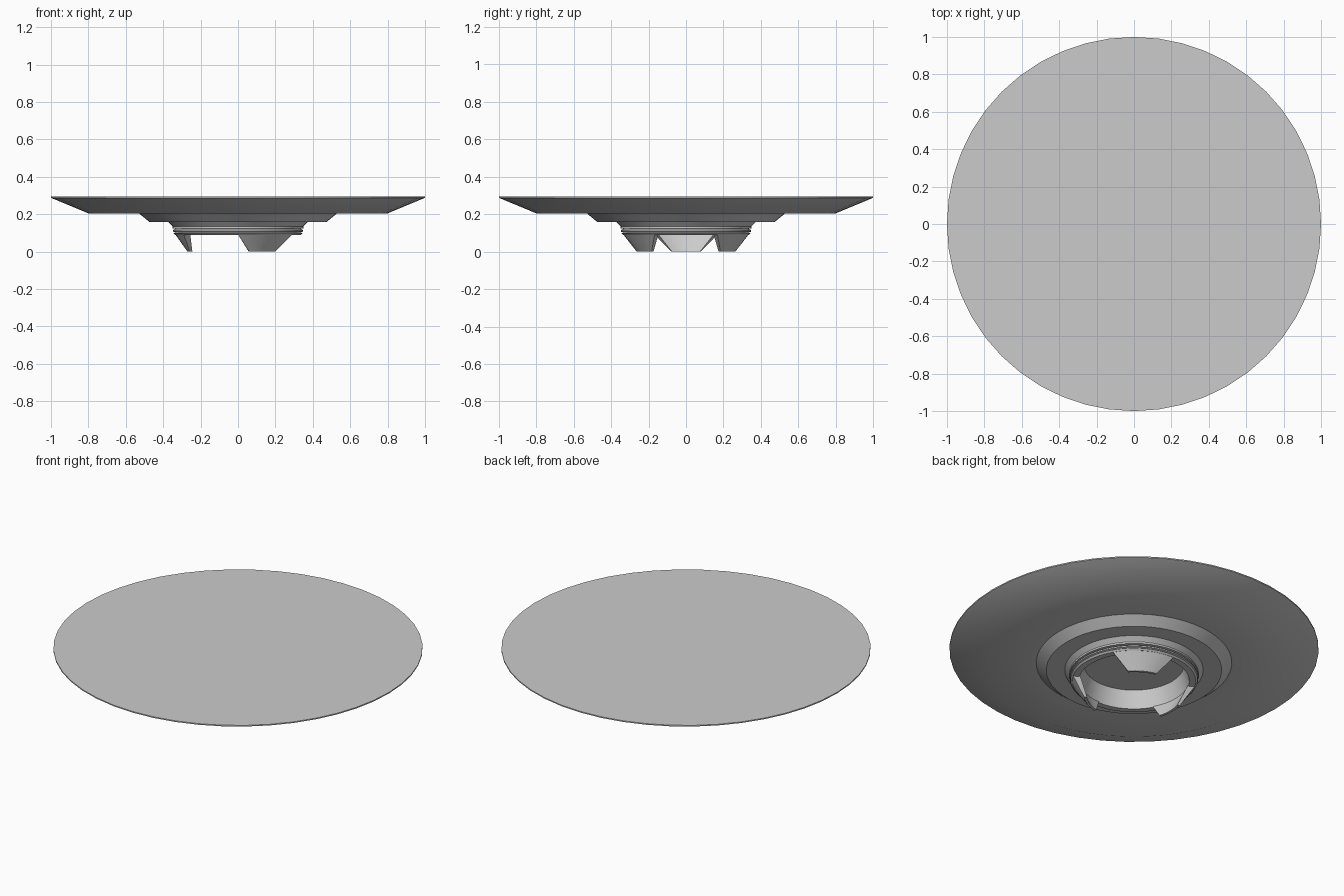
import bpy, bmesh, math

cube = bpy.data.objects.get("Cube")
if cube:
    bpy.data.objects.remove(cube, do_unlink=True)

grey = bpy.data.materials.new("light_grey")
grey.use_nodes = True
colour = (0.6, 0.6, 0.6, 1)
grey.diffuse_color = colour
grey.node_tree.nodes["Principled BSDF"].inputs["Base Color"].default_value = colour


def sweep(name, bands, segments, closed_ring):
    """Sweep a radius/height profile around z; bands gives it per step."""
    bm = bmesh.new()
    rings = []
    for profile in bands:
        rings.append([bm.verts.new((r * math.cos(a), r * math.sin(a), z)) for r, z, a in profile])
    pairs = list(zip(rings, rings[1:]))
    if closed_ring:
        pairs.append((rings[-1], rings[0]))
    for a, b in pairs:
        n = len(a)
        for i in range(n if not closed_ring else n - 1):
            j = (i + 1) % n
            bm.faces.new((a[i], b[i], b[j], a[j]))
    if closed_ring:
        bm.faces.new([r[0] for r in rings])
        bm.faces.new([r[-1] for r in reversed(rings)])
    else:
        bm.faces.new(rings[0])
        bm.faces.new(list(reversed(rings[-1])))
    bmesh.ops.recalc_face_normals(bm, faces=bm.faces)
    mesh = bpy.data.meshes.new(name)
    bm.to_mesh(mesh)
    bm.free()
    obj = bpy.data.objects.new(name, mesh)
    bpy.context.collection.objects.link(obj)
    mesh.materials.append(grey)
    bpy.ops.object.select_all(action='DESELECT')
    obj.select_set(True)
    bpy.context.view_layer.objects.active = obj
    bpy.ops.object.shade_smooth_by_angle(angle=math.radians(25))
    return obj


# Disc body: top, rim, sloped underside, step, grooved collar, hollow
SEGMENTS = 48
profile = [(1, 0.295), (1, 0.288), (0.8, 0.205), (0.53, 0.205), (0.475, 0.16),
           (0.375, 0.16), (0.35, 0.135), (0.35, 0.125), (0.335, 0.123),
           (0.348, 0.115), (0.348, 0.107), (0.335, 0.104), (0.345, 0.099),
           (0.335, 0.09), (0.3, 0.09), (0.27, 0.19)]
steps = [2 * math.pi * i / SEGMENTS for i in range(SEGMENTS)]
sweep("disc_body", [[(r, z, a) for a in steps] for r, z in profile], SEGMENTS, False)

# Three curved, tapered feet below the collar
LEG_STEPS = 8


def foot(name, centre):
    corners = [(0.335, 0.092, 30), (0.27, 0, 17), (0.255, 0, 17), (0.295, 0.092, 30)]
    bands = []
    for r, z, half in corners:
        bands.append([(r, z, math.radians(centre + half * (2 * i / LEG_STEPS - 1)))
                      for i in range(LEG_STEPS + 1)])
    return sweep(name, bands, LEG_STEPS, True)


for label, angle in (("right", 180), ("back_left", 60), ("front_left", -60)):
    foot(label + "_foot", angle)
